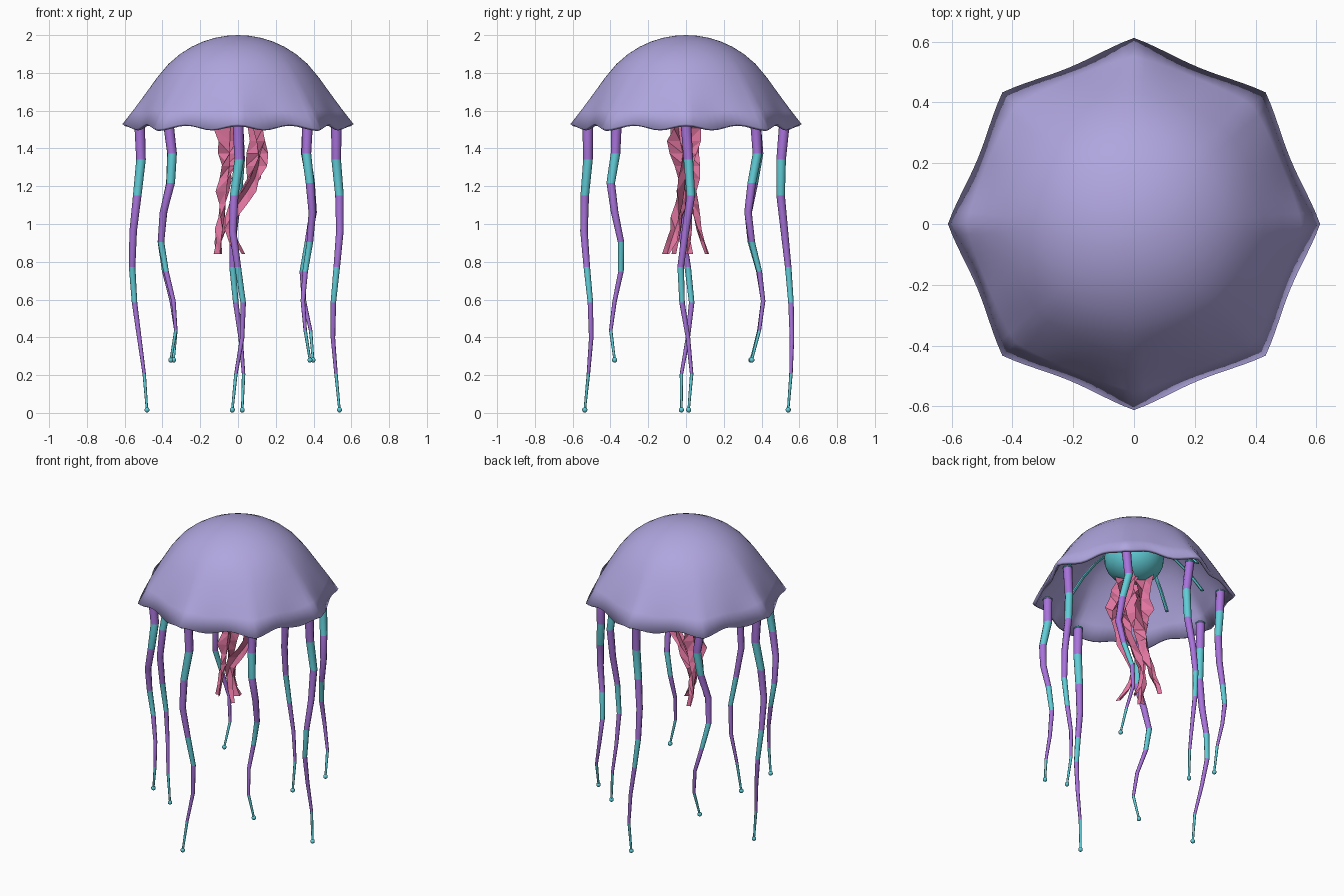
import bpy, bmesh, random
from math import sin, cos, pi, tau, radians, sqrt
from mathutils import Vector

if "Cube" in bpy.data.objects:
    bpy.data.objects.remove(bpy.data.objects["Cube"])
random.seed(4)


def material(name, red, green, blue):
    mat = bpy.data.materials.new(name)
    mat.use_nodes = True
    colour = (red, green, blue, 1)
    mat.diffuse_color = colour
    mat.node_tree.nodes["Principled BSDF"].inputs["Base Color"].default_value = colour
    return mat


lilac = material("lilac", 0.43, 0.38, 0.73)
violet = material("violet", 0.39, 0.17, 0.7)
teal = material("teal", 0.12, 0.61, 0.68)
pink = material("pink", 0.75, 0.18, 0.35)


def polar(radius, angle, z=0):
    return Vector((radius * cos(angle), radius * sin(angle), z))


def finish(bm, name, materials, smooth=True):
    bmesh.ops.recalc_face_normals(bm, faces=bm.faces)
    mesh = bpy.data.meshes.new(name)
    bm.to_mesh(mesh)
    bm.free()
    obj = bpy.data.objects.new(name, mesh)
    bpy.context.collection.objects.link(obj)
    for mat in materials:
        mesh.materials.append(mat)
    if smooth:
        bpy.ops.object.select_all(action='DESELECT')
        obj.select_set(True)
        bpy.context.view_layer.objects.active = obj
        bpy.ops.object.shade_smooth_by_angle(angle=radians(48))
    return obj


def bridge(bm, upper, lower, slot=0):
    count = len(upper)
    for i in range(count):
        j = (i + 1) % count
        face = bm.faces.new((upper[i], upper[j], lower[j], lower[i]))
        face.material_index = slot


def add_tube(bm, path, radii, sides, second_slot=()):
    """Capped tube of level rings; chosen segments use the second material."""
    rings = []
    for point, radius in zip(path, radii):
        rings.append([bm.verts.new(point + polar(radius, tau * k / sides))
                      for k in range(sides)])
    for i, (upper, lower) in enumerate(zip(rings, rings[1:])):
        bridge(bm, upper, lower, int(i in second_slot))
    bm.faces.new(rings[0])
    bm.faces.new(rings[-1])


def add_ball(bm, centre, radius, squash, slot, segments):
    verts = bmesh.ops.create_uvsphere(bm, u_segments=segments, v_segments=segments // 2 + 2,
                                      radius=radius)["verts"]
    for vert in verts:
        vert.co.z *= squash
        vert.co += centre
        for face in vert.link_faces:
            face.material_index = slot


def dome_drop(radius):
    """Round crown that runs out into a straight flare."""
    curve, flare_start = 0.52, 0.43
    inner = min(radius, flare_start)
    return curve - sqrt(curve ** 2 - inner ** 2) + 1.41 * (radius - inner)


# Bell: domed shell with eight corners and a wavy hem
bell_segments, bell_rings = 96, 10
bm = bmesh.new()
crown = bm.verts.new((0, 0, 2))
rings = []
for n in range(1, bell_rings + 1):
    share = n / bell_rings
    radius = 0.612 * share
    ring = []
    for k in range(bell_segments):
        angle = tau * k / bell_segments
        pinch = 1 - 0.09 * share ** 5 * abs(sin(4 * angle))
        hem = 0.013 * share ** 9 * cos(12 * angle)
        ring.append(bm.verts.new(polar(radius * pinch, angle, 2 - dome_drop(radius) + hem)))
    rings.append(ring)
for k in range(bell_segments):
    bm.faces.new((crown, rings[0][k], rings[0][(k + 1) % bell_segments]))
for upper, lower in zip(rings, rings[1:]):
    bridge(bm, upper, lower)
bell = finish(bm, "bell", [lilac])
shell = bell.modifiers.new("thickness", 'SOLIDIFY')
shell.thickness = 0.02
shell.offset = -1

# Stomach under the crown
bm = bmesh.new()
add_ball(bm, Vector((0, 0, 1.78)), 0.18, 0.85, 0, 24)
finish(bm, "stomach", [teal])

# Radial canals following the inside of the bell
bm = bmesh.new()
for k in range(8):
    path = []
    for step in range(5):
        reach = 0.33 * step / 4
        path.append(polar(0.1 + reach, tau * (k + 0.5) / 8, 1.88 - 2.2 * reach ** 2))
    add_tube(bm, path, [0.011] * len(path), 6)
finish(bm, "radial_canals", [teal])

# Tentacles: each sways in x and y by (amount in hundredths, step of its peak, period)
tentacles = {
    "left": ((2, 2.6, 6), (-3, 4.3, 5.5)),
    "back_left": ((3, 2.8, 5), (4, 6, 6)),
    "back": ((-3, 3.7, 7), (4, 6, 12)),
    "back_right": ((-4, 3.9, 6.5), (4, 6, 5.6)),
    "right": ((-4, 3.8, 9), (3, 5, 5)),
    "front_right": ((-4, 3.8, 6), (-3, 2, 5)),
    "front": ((-3, 2.7, 5.3), (-2, 2.7, 6)),
    "front_left": ((2.5, 3, 6), (-3, 2, 5)),
}


def sway(wave, step):
    amount, peak, period = wave
    return amount / 100 * cos(tau * (step - peak) / period) * min(1, step / 2)


for k, (name, (wave_x, wave_y)) in enumerate(tentacles.items()):
    root = polar(0.521, tau * k / 8, 1.53)
    length = 1.25 if k % 2 else 1.514
    path = [root + Vector((sway(wave_x, i), sway(wave_y, i), -length * i / 8))
            for i in range(9)]
    radii = [0.028 - 0.0027 * i for i in range(9)]
    bm = bmesh.new()
    add_tube(bm, path, radii, 8, second_slot=(1, 4, 7))
    add_ball(bm, path[0], 0.031, 0.4, 1, 10)
    add_ball(bm, path[-1], 0.014, 1, 1, 10)
    finish(bm, name + "_tentacle", [violet, teal])

# Oral arms: ragged creased ribbons, given by top, tip and sideways bulge
arms = {
    "front": ((0.07, -0.05), (0.03, -0.1), 0.07),
    "back": ((-0.03, 0.06), (-0.1, 0.11), 0.01),
    "left": ((0.06, 0.05), (0, 0.01), 0.06),
    "right": ((-0.04, -0.05), (-0.1, -0.06), 0),
}
ribbon_steps = 12
for n, (name, (top, tip, bulge)) in enumerate(arms.items()):
    start, end = Vector((*top, 1.64)), Vector((*tip, 0.84))
    bm = bmesh.new()
    rows = []
    for i in range(ribbon_steps + 1):
        share = i / ribbon_steps
        centre = start.lerp(end, share)
        centre.x += bulge * sin(tau * share ** 1.3)
        centre.y *= 1 - 0.7 * sin(pi * share)
        width = 0.055 - 0.037 * share
        angle = pi / 4 + n * 1.4 + 0.9 * sin(0.7 * i)
        side, fold = polar(width, angle), polar(width / 2, angle + pi / 2)
        row = [centre - fold - side * random.uniform(0.5, 1.6),
               centre + fold,
               centre - fold + side * random.uniform(0.5, 1.6)]
        rows.append([bm.verts.new(point) for point in row])
    for upper, lower in zip(rows, rows[1:]):
        for j in range(2):
            bm.faces.new((upper[j], upper[j + 1], lower[j + 1]))
            bm.faces.new((upper[j], lower[j + 1], lower[j]))
    finish(bm, name + "_oral_arm", [pink], smooth=False)
